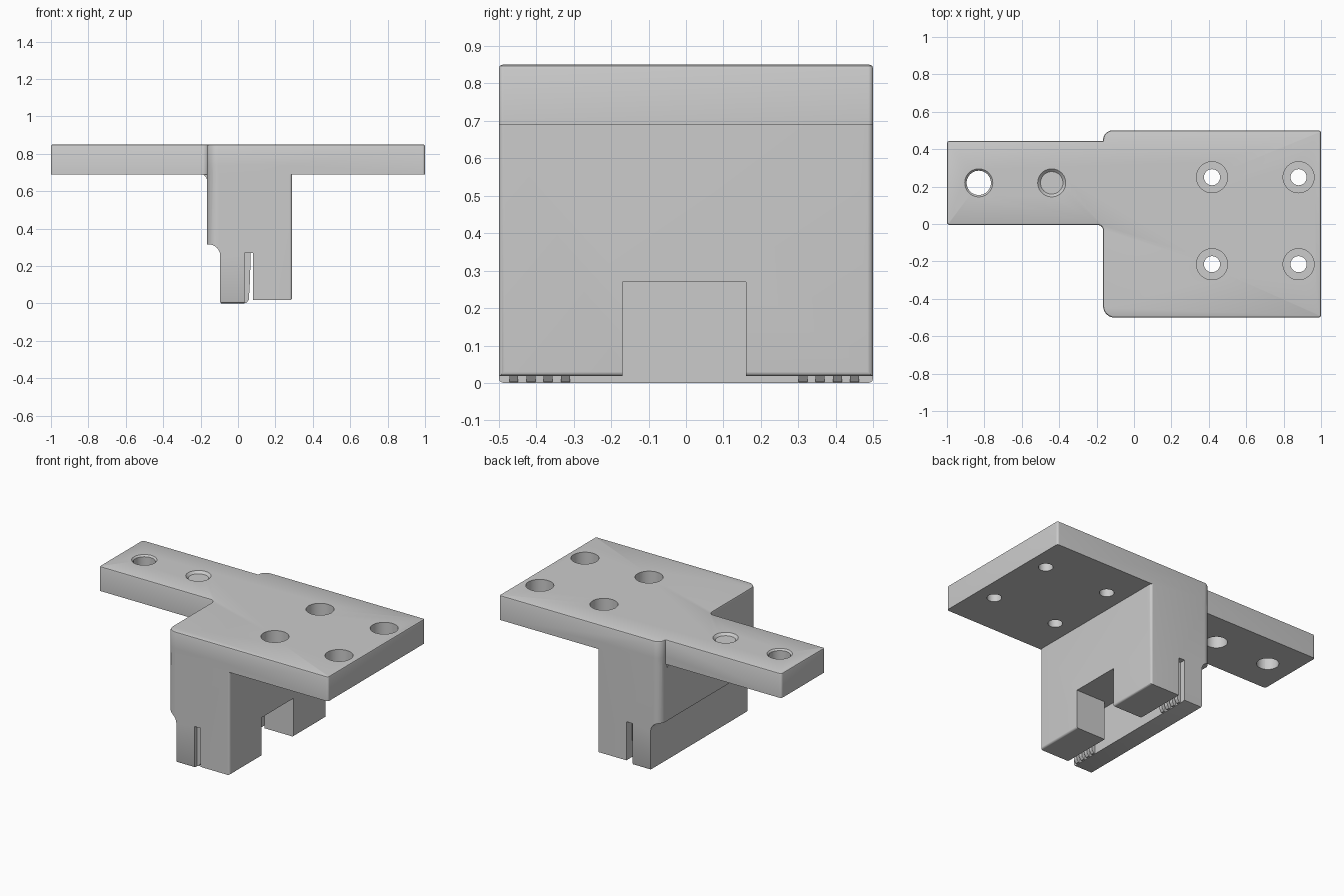
import bpy, bmesh, math
from mathutils import Vector

cube = bpy.data.objects.get("Cube")
if cube:
    bpy.data.objects.remove(cube)

SHADE = (0.6, 0.6, 0.6, 1)
grey = bpy.data.materials.new("plain grey")
grey.use_nodes = True
grey.diffuse_color = SHADE
grey.node_tree.nodes["Principled BSDF"].inputs["Base Color"].default_value = SHADE


def rounded(corners, steps=6):
    """Outline from (u, v, radius) corners, each replaced by a tangent arc."""
    out = []
    for i, (u, v, r) in enumerate(corners):
        p = Vector((u, v))
        if not r:
            out.append(p)
            continue
        a = (Vector(corners[i - 1][:2]) - p).normalized()
        b = (Vector(corners[(i + 1) % len(corners)][:2]) - p).normalized()
        half = a.angle(b) / 2
        centre = p + (a + b).normalized() * r / math.sin(half)
        start = p + a * r / math.tan(half) - centre
        end = p + b * r / math.tan(half) - centre
        for k in range(steps + 1):
            out.append(centre + start.lerp(end, k / steps).normalized() * r)
    return out


def prism(name, corners, low, high, axis="Z", chamfer_at=None, chamfer=0.012):
    """Extrude an outline along Z (plan) or Y (front profile)."""
    bm = bmesh.new()

    def place(p, h):
        return (p.x, p.y, h) if axis == "Z" else (p.x, h, p.y)
    face = bm.faces.new([bm.verts.new(place(p, low)) for p in rounded(corners)])
    grown = bmesh.ops.extrude_face_region(bm, geom=[face])["geom"]
    shift = Vector(place(Vector((0, 0)), high - low))
    bmesh.ops.translate(bm, verts=[g for g in grown if isinstance(g, bmesh.types.BMVert)], vec=shift)
    bmesh.ops.remove_doubles(bm, verts=bm.verts, dist=1e-5)
    bmesh.ops.recalc_face_normals(bm, faces=bm.faces)
    if chamfer_at is not None:
        rim = [e for e in bm.edges if all(abs(v.co.z - chamfer_at) < 1e-5 for v in e.verts)]
        bmesh.ops.bevel(bm, geom=rim, offset=chamfer, segments=2, profile=0.5, affect="EDGES")
    return finish(name, bm)


def drill(name, x, y, r_low, r_high, low, high):
    bm = bmesh.new()
    bmesh.ops.create_cone(bm, cap_ends=True, segments=40, radius1=r_low, radius2=r_high, depth=high - low)
    bmesh.ops.translate(bm, verts=bm.verts, vec=(x, y, (low + high) / 2))
    return finish(name, bm)


def finish(name, bm):
    mesh = bpy.data.meshes.new(name)
    bm.to_mesh(mesh)
    bm.free()
    mesh.materials.append(grey)
    obj = bpy.data.objects.new(name, mesh)
    bpy.context.collection.objects.link(obj)
    return obj


def combine(target, tool, operation):
    mod = target.modifiers.new(operation, "BOOLEAN")
    mod.operation, mod.solver, mod.object = operation, "EXACT", tool
    bpy.context.view_layer.objects.active = target
    bpy.ops.object.modifier_apply(modifier=mod.name)
    bpy.data.objects.remove(tool)


# Deck with its narrow side arm
bracket = prism("clamp_bracket", [
    (-1, -0.005, 0.015), (-0.165, -0.005, 0.03), (-0.165, -0.5, 0.06), (1, -0.5, 0.013),
    (1, 0.5, 0.013), (-0.165, 0.5, 0.049), (-0.165, 0.445, 0), (-1, 0.445, 0.015)],
    0.69, 0.85, chamfer_at=0.85, chamfer=0.01)

# Stem: stepped front profile with the belt slot, trimmed to rounded corners
stem = prism("stem", [
    (-0.2, 0.75, 0), (-0.2, 0.315, 0), (-0.095, 0.315, 0.06), (-0.095, 0, 0.008),
    (0.035, 0, 0), (0.035, 0.27, 0), (0.08, 0.27, 0), (0.08, 0.018, 0),
    (0.29, 0.018, 0.012), (0.29, 0.75, 0)], -0.55, 0.55, "Y")
column = prism("column", [
    (-0.165, -0.5, 0.06), (0.29, -0.5, 0.015), (0.29, 0.5, 0.015), (-0.165, 0.5, 0.049)],
    0, 0.74, chamfer_at=0)
combine(stem, column, "INTERSECT")

# Window through the outer jaw
window = prism("window", [(0.05, -0.17, 0), (0.4, -0.17, 0), (0.4, 0.16, 0), (0.05, 0.16, 0)], -0.1, 0.27)
combine(stem, window, "DIFFERENCE")

# Belt teeth inside the slot, four at each end
for first in (-0.46, 0.312):
    for k in range(4):
        y = first + 0.046 * k
        tooth = prism("tooth", [
            (0.02, 0.28, 0), (0.068, 0.28, 0), (0.064, 0.12, 0), (0.058, 0.02, 0),
            (0.045, 0.002, 0), (0.02, 0.002, 0)], y - 0.012, y + 0.012, "Y")
        combine(stem, tooth, "UNION")
combine(bracket, stem, "UNION")

# Fillet under the arm
fillet = prism("arm_fillet", [
    (-0.2, 0.72, 0), (-0.1, 0.72, 0), (-0.1, 0.655, 0), (-0.165, 0.655, 0),
    (-0.165, 0.69, 0.035), (-0.2, 0.69, 0)], 0, 0.43, "Y")
combine(bracket, fillet, "UNION")

# Arm holes with a countersunk rim
for x in (-0.83, -0.44):
    combine(bracket, drill("hole", x, 0.22, 0.065, 0.065, 0.6, 0.9), "DIFFERENCE")
    combine(bracket, drill("rim", x, 0.22, 0.06, 0.08, 0.835, 0.855), "DIFFERENCE")

# Counterbored deck holes
for x in (0.417, 0.88):
    for y in (-0.215, 0.25):
        combine(bracket, drill("hole", x, y, 0.043, 0.043, 0.6, 0.9), "DIFFERENCE")
        combine(bracket, drill("counterbore", x, y, 0.083, 0.083, 0.745, 0.9), "DIFFERENCE")

for obj in bpy.context.selected_objects:
    obj.select_set(False)
bracket.select_set(True)
bpy.context.view_layer.objects.active = bracket
bpy.ops.object.shade_smooth_by_angle(angle=math.radians(32))
